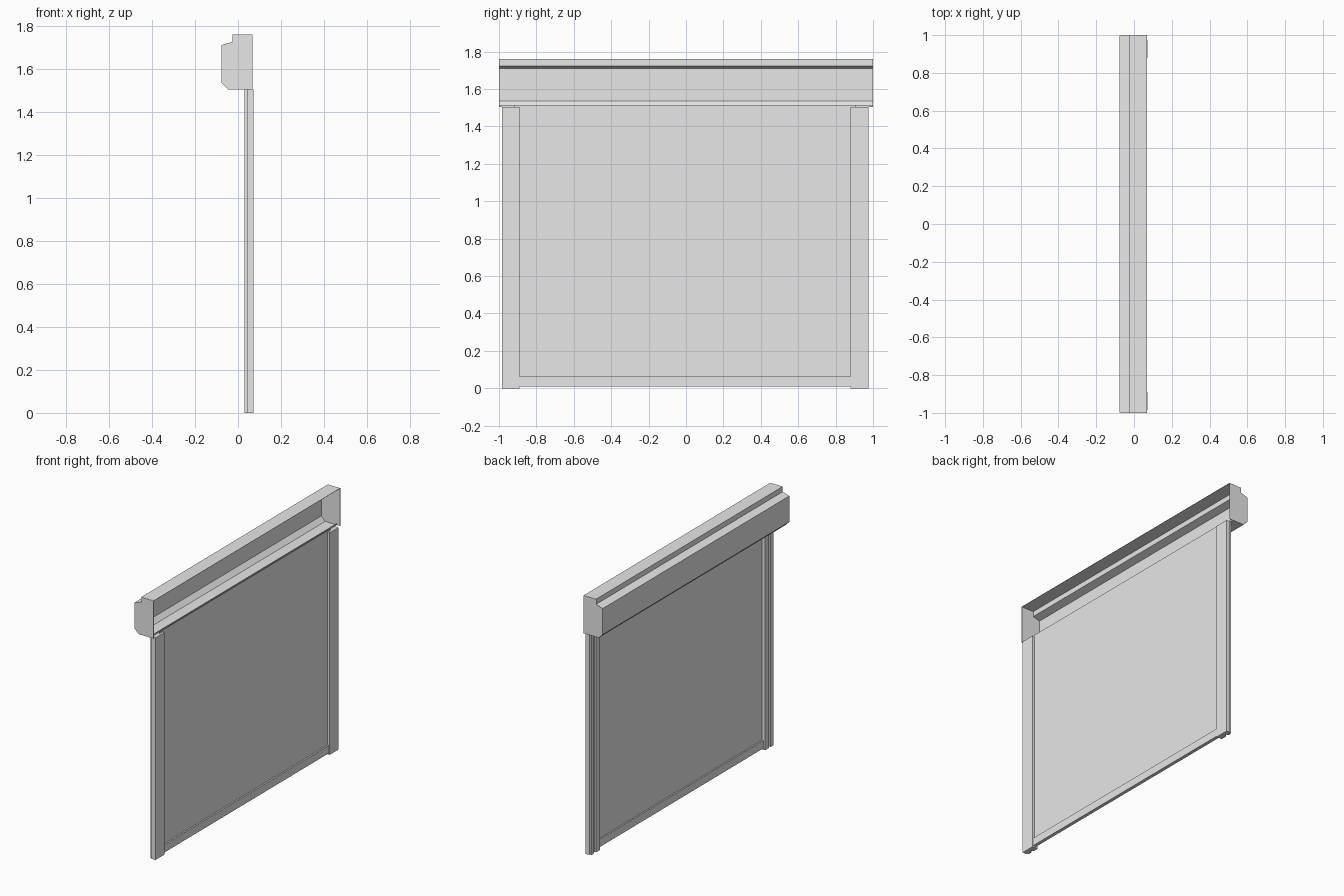
import bpy, bmesh
from mathutils import Vector

cube = bpy.data.objects.get("Cube")
if cube:
    bpy.data.objects.remove(cube, do_unlink=True)

grey = bpy.data.materials.new("light grey")
grey.use_nodes = True
grey.diffuse_color = (0.8, 0.8, 0.8, 1)
grey.node_tree.nodes["Principled BSDF"].inputs["Base Color"].default_value = (0.8, 0.8, 0.8, 1)


def add_object(name, bm):
    bmesh.ops.recalc_face_normals(bm, faces=bm.faces)
    mesh = bpy.data.meshes.new(name)
    bm.to_mesh(mesh)
    bm.free()
    mesh.materials.append(grey)
    obj = bpy.data.objects.new(name, mesh)
    bpy.context.collection.objects.link(obj)
    return obj


def prism(name, points, direction):
    """Extrude a closed outline into a solid."""
    bm = bmesh.new()
    face = bm.faces.new([bm.verts.new(p) for p in points])
    grown = bmesh.ops.extrude_face_region(bm, geom=[face])
    verts = [g for g in grown["geom"] if isinstance(g, bmesh.types.BMVert)]
    bmesh.ops.translate(bm, verts=verts, vec=Vector(direction))
    return add_object(name, bm)


def box(name, x0, x1, y0, y1, z0, z1):
    outline = [(x0, y0, z0), (x1, y0, z0), (x1, y1, z0), (x0, y1, z0)]
    return prism(name, outline, (0, 0, z1 - z0))


# Folded sheet housing, open on the +x side
top, floor = 1.76, 1.505
fold = [(0.068, top), (-0.025, top), (-0.025, 1.725), (-0.075, 1.71),
        (-0.075, 1.535), (-0.045, floor), (0.042, floor), (0.042, 1.515)]
bm = bmesh.new()
rows = [[bm.verts.new((x, y, z)) for x, z in fold] for y in (-0.998, 0.998)]
for i in range(len(fold) - 1):
    bm.faces.new((rows[0][i], rows[0][i + 1], rows[1][i + 1], rows[1][i]))
housing = add_object("housing_sheet", bm)
sheet = housing.modifiers.new("thickness", "SOLIDIFY")
sheet.thickness = 0.002
sheet.offset = 0
sheet.use_even_offset = True

# End plates share the housing outline
cap = fold[:6] + [(0.068, floor)]
for name, side in (("right_end_plate", -1), ("left_end_plate", 1)):
    prism(name, [(x, side, z) for x, z in cap], (0, -side * 0.003, 0))

# Guide rails with a groove along the rear
shift = -0.005
rail = [(0.071, 0.885), (0.071, 0.98), (0.042, 0.98), (0.042, 0.972),
        (0.03, 0.972), (0.03, 0.945), (0.042, 0.945), (0.042, 0.925),
        (0.03, 0.925), (0.03, 0.885)]
for name, side in (("right_guide_rail", -1), ("left_guide_rail", 1)):
    prism(name, [(x, side * y + shift, 0) for x, y in rail], (0, 0, floor))

# Screen panel and its weighted bottom bar
box("screen_panel", 0.052, 0.056, -0.92, 0.91, 0.03, 1.515)
box("bottom_bar", 0.043, 0.066, -0.89, 0.88, 0.01, 0.063)
